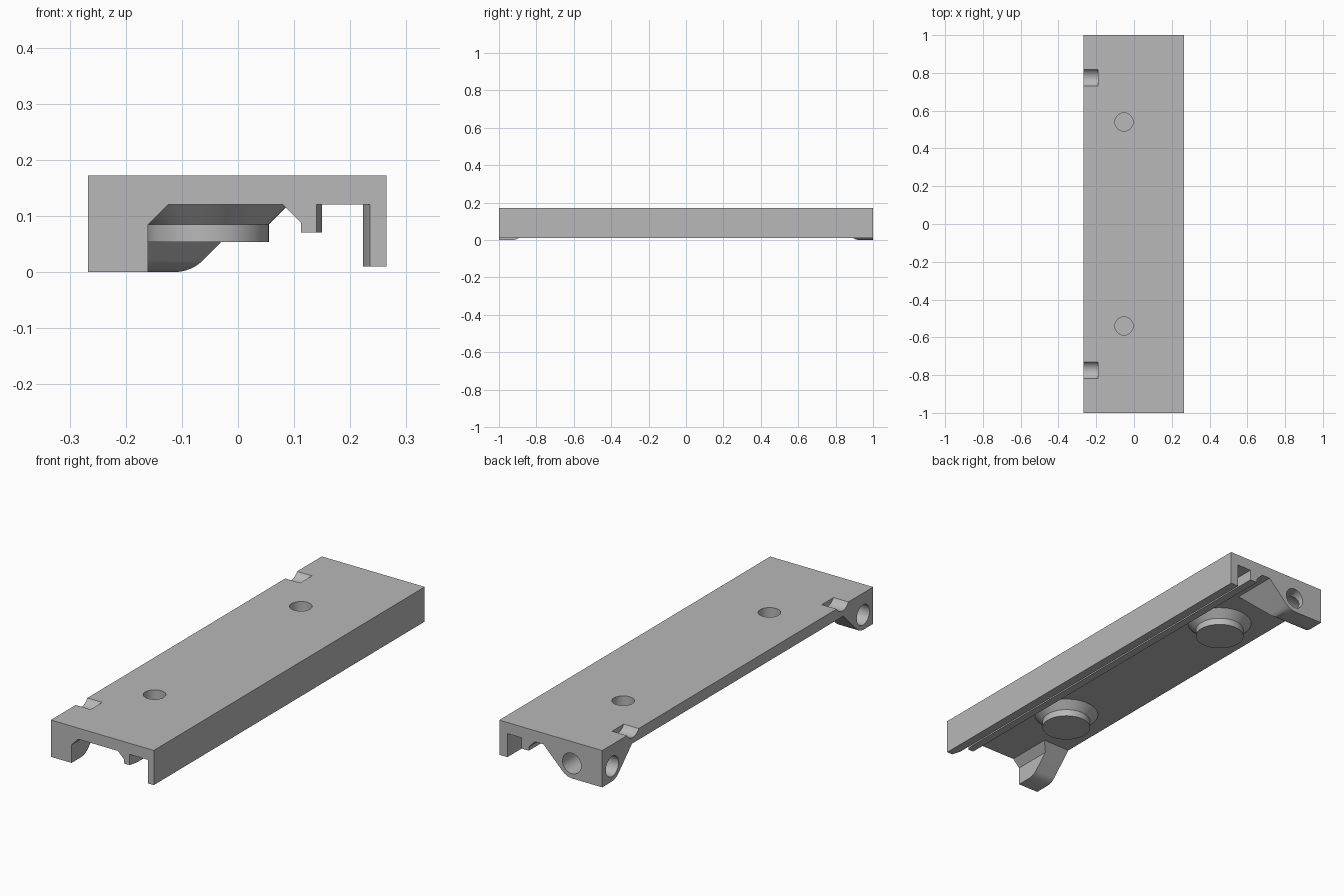
import bpy, bmesh, math
from mathutils import Vector, Matrix

if "Cube" in bpy.data.objects:
    bpy.data.objects.remove(bpy.data.objects["Cube"])

grey = bpy.data.materials.new("mid_grey")
grey.use_nodes = True
grey.diffuse_color = (0.48, 0.48, 0.48, 1)
grey.node_tree.nodes["Principled BSDF"].inputs["Base Color"].default_value = (0.48, 0.48, 0.48, 1)

LEFT, RIGHT, TOP, CEIL = -0.267, 0.265, 0.172, 0.12
INNER = 0.14          # height inside the plate where added parts end


def make(name, bm):
    bmesh.ops.recalc_face_normals(bm, faces=bm.faces)
    mesh = bpy.data.meshes.new(name)
    bm.to_mesh(mesh)
    bm.free()
    mesh.materials.append(grey)
    ob = bpy.data.objects.new(name, mesh)
    bpy.context.collection.objects.link(ob)
    return ob


def prism(points, place, start, end):
    """Extrude a 2D profile; place(u, v, w) gives the 3D position."""
    bm = bmesh.new()
    a, b = ([bm.verts.new(place(u, v, w)) for u, v in points] for w in (start, end))
    bm.faces.new(a)
    bm.faces.new(b)
    for i in range(len(points)):
        j = (i + 1) % len(points)
        bm.faces.new((a[i], a[j], b[j], b[i]))
    return bm


def along_y(u, v, w):
    return (u, w, v)


def along_x(u, v, w):
    return (w, u, v)


def rod(name, p, q, r):
    p, q = Vector(p), Vector(q)
    turn = (q - p).to_track_quat('Z', 'Y').to_matrix().to_4x4()
    bm = bmesh.new()
    bmesh.ops.create_cone(bm, cap_ends=True, segments=48, radius1=r, radius2=r,
                          depth=(q - p).length, matrix=Matrix.Translation((p + q) / 2) @ turn)
    return make(name, bm)


def lathe(name, centre, rings, n=64):
    bm = bmesh.new()
    loops = [[bm.verts.new((centre[0] + r * math.cos(math.tau * i / n),
                            centre[1] + r * math.sin(math.tau * i / n), z))
              for i in range(n)] for r, z in rings]
    for a, b in zip(loops, loops[1:]):
        for i in range(n):
            j = (i + 1) % n
            bm.faces.new((a[i], a[j], b[j], b[i]))
    bm.faces.new(loops[0])
    bm.faces.new(loops[-1])
    return make(name, bm)


def ramp(foot, way, t=0.03):
    """Rounded foot leading into a 45 degree slope."""
    r = t / math.tan(math.pi / 8)
    arc = [math.radians(45 * i / 8) for i in range(9)]
    pts = [(foot + way * (r * math.sin(a) - t), r * (1 - math.cos(a))) for a in arc]
    return pts + [(foot + way * INNER, INNER)]


def combine(target, tool, operation):
    mod = target.modifiers.new(operation.lower(), 'BOOLEAN')
    mod.operation, mod.solver, mod.object = operation, 'EXACT', tool
    bpy.context.view_layer.update()
    mesh = bpy.data.meshes.new_from_object(
        target.evaluated_get(bpy.context.evaluated_depsgraph_get()))
    target.modifiers.clear()
    target.data = mesh
    bpy.data.objects.remove(tool)


# Plate with guide rail and side wall
section = [(LEFT, TOP), (LEFT, CEIL), (0.08, CEIL), (0.112, 0.088), (0.112, 0.07),
           (0.15, 0.07), (0.15, CEIL), (0.223, CEIL), (0.223, 0.01), (RIGHT, 0.01), (RIGHT, TOP)]
bm = prism(section, along_y, -1, 1)

# Slot widens at the front
bmesh.ops.bisect_plane(bm, geom=bm.verts[:] + bm.edges[:] + bm.faces[:],
                       plane_co=(0, -0.96, 0), plane_no=(0, 1, 0))
for v in bm.verts:
    if v.co.y < -0.99 and 0.14 < v.co.x < 0.24:
        v.co.x += -0.01 if v.co.x < 0.2 else 0.012

# Chamfer on the front top edge
edge = [e for e in bm.edges if all(v.co.y < -0.99 and v.co.z > TOP - 0.001 for v in e.verts)]
bmesh.ops.bevel(bm, geom=edge, offset=0.01, segments=1, affect='EDGES')
body = make("cover_plate", bm)

# Corner blocks: cross profile limited by a lengthwise ramp
front_profile = [(LEFT, INNER), (LEFT, 0), (-0.16, 0), (-0.16, 0.085), (-0.105, INNER)]
back_profile = [(LEFT, INNER), (LEFT, 0)] + ramp(-0.083, 1)
for side, profile, name in ((-1, front_profile, "front_block"), (1, back_profile, "back_block")):
    block = make(name, prism(profile, along_y, side, side * 0.7))
    slope = [(side * 1.1, INNER + 0.1), (side * 1.1, 0)] + ramp(side * 0.9, -side)
    slope.append((side * (0.9 - INNER - 0.1), INNER + 0.1))
    combine(block, make("ramp_limit", prism(slope, along_x, -0.5, 0.5)), 'INTERSECT')
    combine(body, block, 'UNION')

# Round feet with flared necks, then the blind holes above them
for y in (-0.54, 0.54):
    foot = lathe("round_foot", (-0.053, y),
                 [(0.108, 0.053), (0.108, 0.085), (0.143, CEIL), (0.143, INNER)])
    combine(body, foot, 'UNION')
    combine(body, rod("screw_hole", (-0.053, y, 0.07), (-0.053, y, 0.3), 0.048), 'DIFFERENCE')

# Side holes and top edge grooves at both ends
for side, depth in ((-1, -0.185), (1, -0.11)):
    combine(body, rod("side_hole", (-0.4, side * 0.926, 0.07), (depth, side * 0.926, 0.07), 0.047),
            'DIFFERENCE')
    combine(body, rod("edge_groove", (-0.4, side * 0.774, 0.197), (-0.19, side * 0.774, 0.197), 0.05),
            'DIFFERENCE')

# Hole in the back end
combine(body, rod("end_hole", (-0.11, 1.1, 0.07), (-0.11, 0.89, 0.07), 0.048), 'DIFFERENCE')

bpy.ops.object.select_all(action='DESELECT')
body.select_set(True)
bpy.context.view_layer.objects.active = body
bpy.ops.object.shade_smooth_by_angle(angle=math.radians(30))
